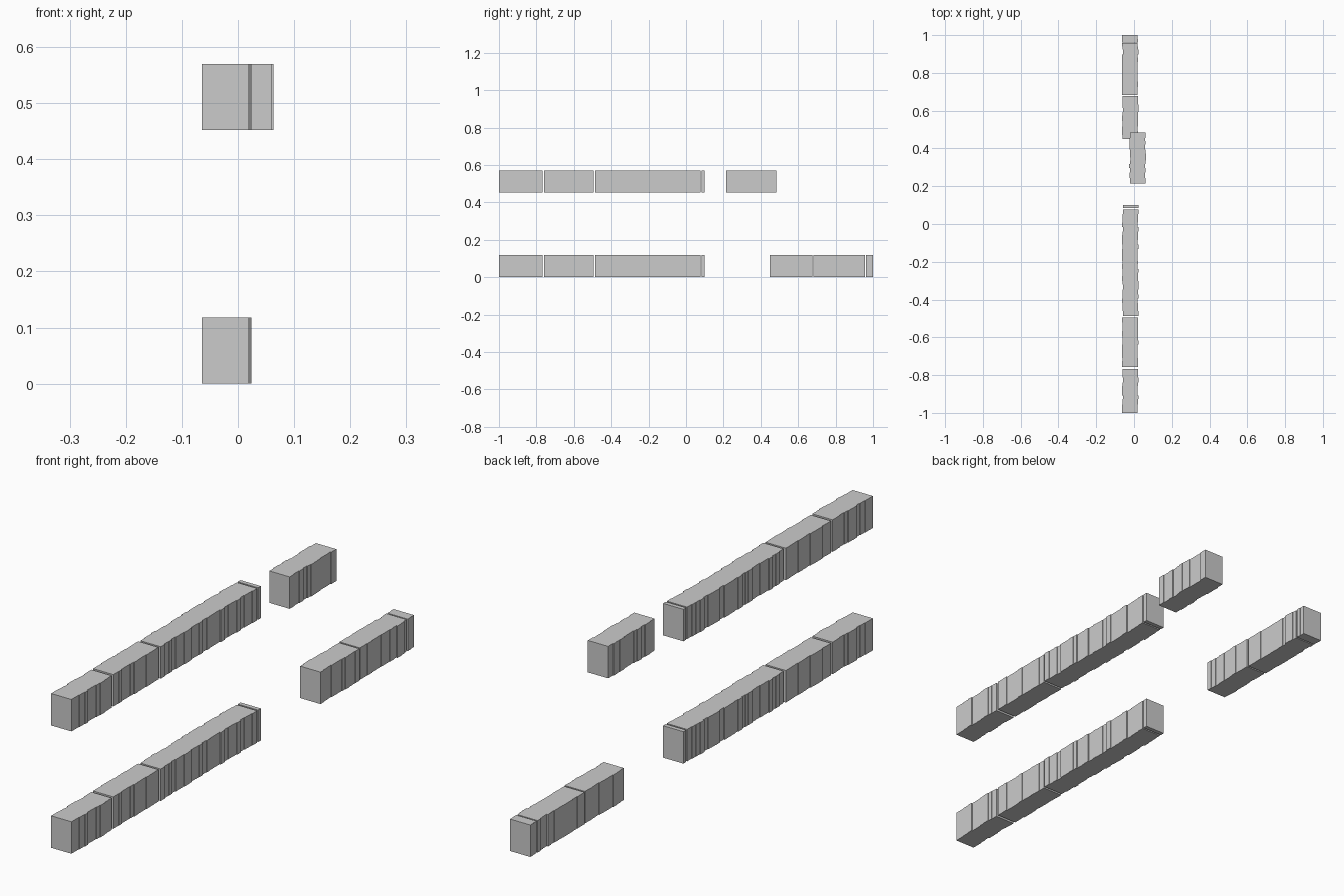
import bpy, bmesh, random
from mathutils import Matrix, Vector

cube = bpy.data.objects.get("Cube")
if cube:
    bpy.data.objects.remove(cube, do_unlink=True)

random.seed(7)
DEPTH, HEIGHT, JITTER, THICK = 0.083, 0.118, 0.003, 0.023

grey = bpy.data.materials.new("plain_grey")
grey.use_nodes = True
colour = (0.6, 0.6, 0.6, 1)
grey.diffuse_color = colour
grey.node_tree.nodes["Principled BSDF"].inputs["Base Color"].default_value = colour


def add_book(bm, x, y0, y1):
    """One closed book standing upright between y0 and y1."""
    centre = Vector((x, (y0 + y1) / 2, HEIGHT / 2))
    size = Matrix.Diagonal((DEPTH, y1 - y0, HEIGHT, 1))
    bmesh.ops.create_cube(bm, size=1, matrix=Matrix.Translation(centre) @ size)


def book_row_mesh(name, stretches):
    """Fill each stretch with books of varied thickness, pushed in unevenly."""
    bm = bmesh.new()
    for start, end in stretches:
        count = max(1, round((end - start) / THICK))
        widths = [random.uniform(0.7, 1.3) for _ in range(count)]
        scale = (end - start) / sum(widths)
        y = start
        for w in widths:
            add_book(bm, random.uniform(-JITTER, JITTER), y, y + w * scale)
            y += w * scale
    mesh = bpy.data.meshes.new(name)
    bm.to_mesh(mesh)
    bm.free()
    mesh.materials.append(grey)
    return mesh


def place(name, mesh, x, z):
    obj = bpy.data.objects.new(name, mesh)
    obj.location = (x, 0, z)
    bpy.context.collection.objects.link(obj)


# Long rows, the same books on both levels, with narrow gaps
long_row = book_row_mesh("long_book_row", [
    (-1, -0.768), (-0.758, -0.494), (-0.486, 0.078), (0.084, 0.1)])
place("lower_long_books", long_row, -0.02, 0)
place("upper_long_books", long_row, -0.02, 0.452)

# Short rows at the back
place("lower_short_books",
      book_row_mesh("lower_short_row", [(0.45, 0.677), (0.683, 0.957), (0.962, 1)]),
      -0.02, 0)
place("upper_short_books",
      book_row_mesh("upper_short_row", [(0.215, 0.485)]), 0.019, 0.452)
